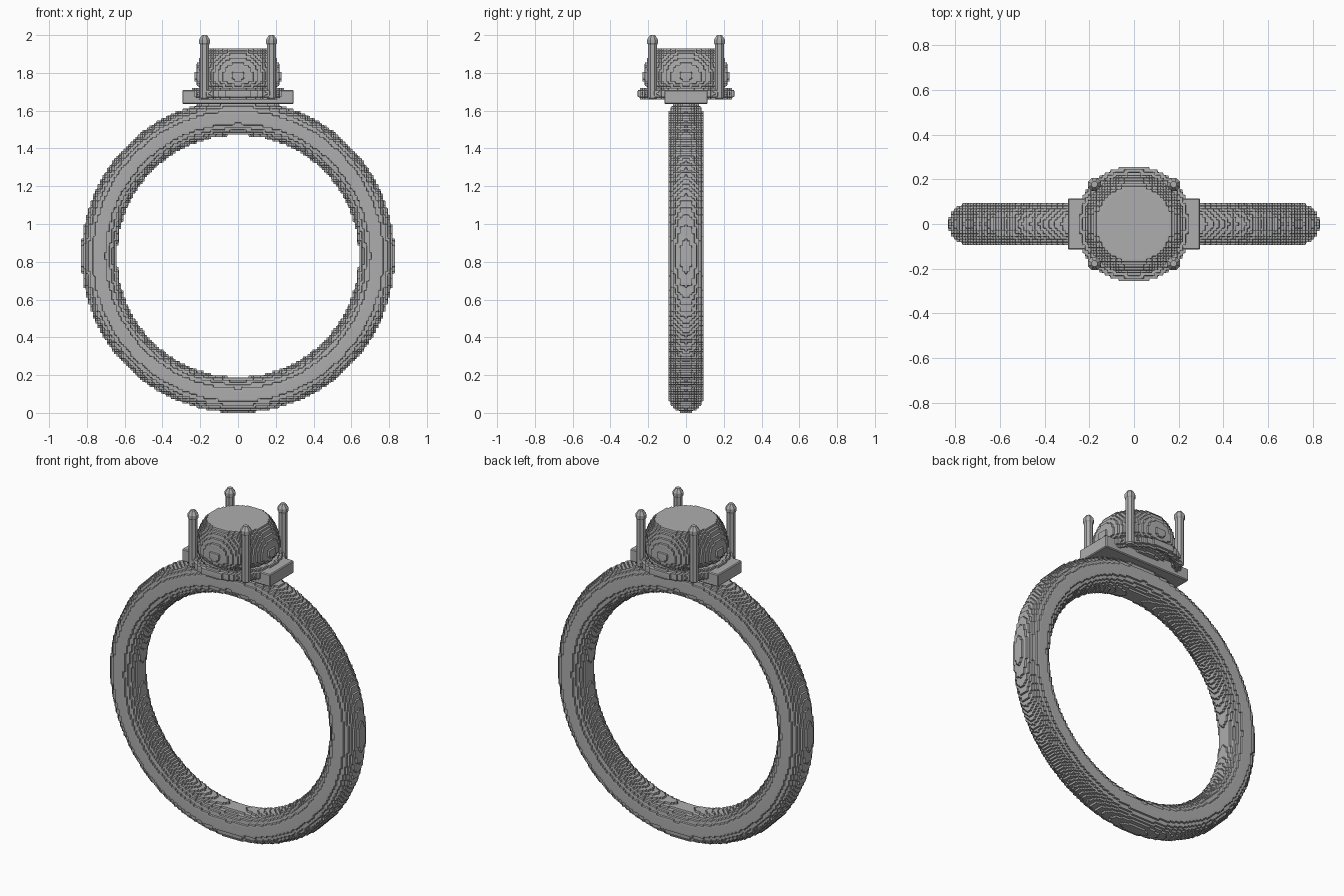
import bpy, bmesh, math

if "Cube" in bpy.data.objects:
    bpy.data.objects.remove(bpy.data.objects["Cube"], do_unlink=True)

CELL = 0.0125

metal = bpy.data.materials.new("plain grey")
metal.use_nodes = True
GREY = (0.42, 0.42, 0.42, 1)
metal.diffuse_color = GREY
metal.node_tree.nodes["Principled BSDF"].inputs["Base Color"].default_value = GREY


def add_object(name, bm, location):
    mesh = bpy.data.meshes.new(name)
    bmesh.ops.recalc_face_normals(bm, faces=bm.faces)
    bm.to_mesh(mesh)
    bm.free()
    mesh.materials.append(metal)
    obj = bpy.data.objects.new(name, mesh)
    obj.location = location
    bpy.context.collection.objects.link(obj)
    return obj


def lathe(profile, sides, closed=False):
    """Revolve (radius, height) points about z."""
    bm = bmesh.new()
    rings = []
    for i in range(sides):
        a = 2 * math.pi * (i + 0.5) / sides
        rings.append([bm.verts.new((r * math.cos(a), r * math.sin(a), z))
                      for r, z in profile])
    n = len(profile)
    for i in range(sides):
        a, b = rings[i], rings[(i + 1) % sides]
        for j in range(n if closed else n - 1):
            k = (j + 1) % n
            bm.faces.new((a[j], b[j], b[k], a[k]))
    if not closed:
        bm.faces.new([r[0] for r in rings])
        bm.faces.new([r[-1] for r in rings])
    return bm


def torus(major, minor, sides):
    steps = [2 * math.pi * i / 24 for i in range(24)]
    return lathe([(major + minor * math.cos(t), minor * math.sin(t)) for t in steps],
                 sides, closed=True)


def terrace(obj, size):
    """Step the surface into small blocks with softened corners."""
    cells = size / CELL
    mod = obj.modifiers.new("blocks", "REMESH")
    mod.mode = "BLOCKS"
    mod.octree_depth = math.ceil(math.log2(cells / 0.9))
    mod.scale = cells / 2 ** mod.octree_depth
    mod.use_remove_disconnected = False
    soft = obj.modifiers.new("soft corners", "SMOOTH")
    soft.factor = 0.5
    soft.iterations = 1


# Finger band, standing upright
bm = torus(0.735, 0.095, 96)
for v in bm.verts:
    v.co = (v.co.x, -v.co.z, v.co.y)
terrace(add_object("band", bm, (0, 0, 0.83)), 1.66)

# Rectangular seat on top of the band
bm = bmesh.new()
bmesh.ops.create_cube(bm, size=1)
bmesh.ops.scale(bm, vec=(0.59, 0.23, 0.075), verts=bm.verts)
bmesh.ops.bevel(bm, geom=bm.edges[:], offset=0.005, segments=1, affect="EDGES")
add_object("seat_plate", bm, (0, 0, 1.6725))

# Round rail under the stone
terrace(add_object("setting_rail", torus(0.235, 0.026, 64), (0, 0, 1.69)), 0.522)

# Stone: dome with flat table, shallower below the girdle
bm = bmesh.new()
bmesh.ops.create_uvsphere(bm, u_segments=64, v_segments=32, radius=0.228)
for v in bm.verts:
    if v.co.z < 0:
        v.co.z *= 0.5
cut = bmesh.ops.bisect_plane(bm, geom=bm.verts[:] + bm.edges[:] + bm.faces[:],
                             plane_co=(0, 0, 0.16), plane_no=(0, 0, 1), clear_outer=True)
rim = [e for e in cut["geom_cut"] if isinstance(e, bmesh.types.BMEdge)]
bmesh.ops.contextual_create(bm, geom=rim)
terrace(add_object("stone", bm, (0, 0, 1.775)), 0.456)

# Four claws with small rounded tips
claw = [(0.018, 1.66), (0.026, 1.668), (0.026, 1.95), (0.031, 1.957),
        (0.031, 1.976), (0.014, 2.0)]
for side, x in (("left", 0.177), ("right", -0.177)):
    for end, y in (("front", -0.177), ("back", 0.177)):
        add_object(f"{end}_{side}_claw", lathe(claw, 8), (x, y, 0))
